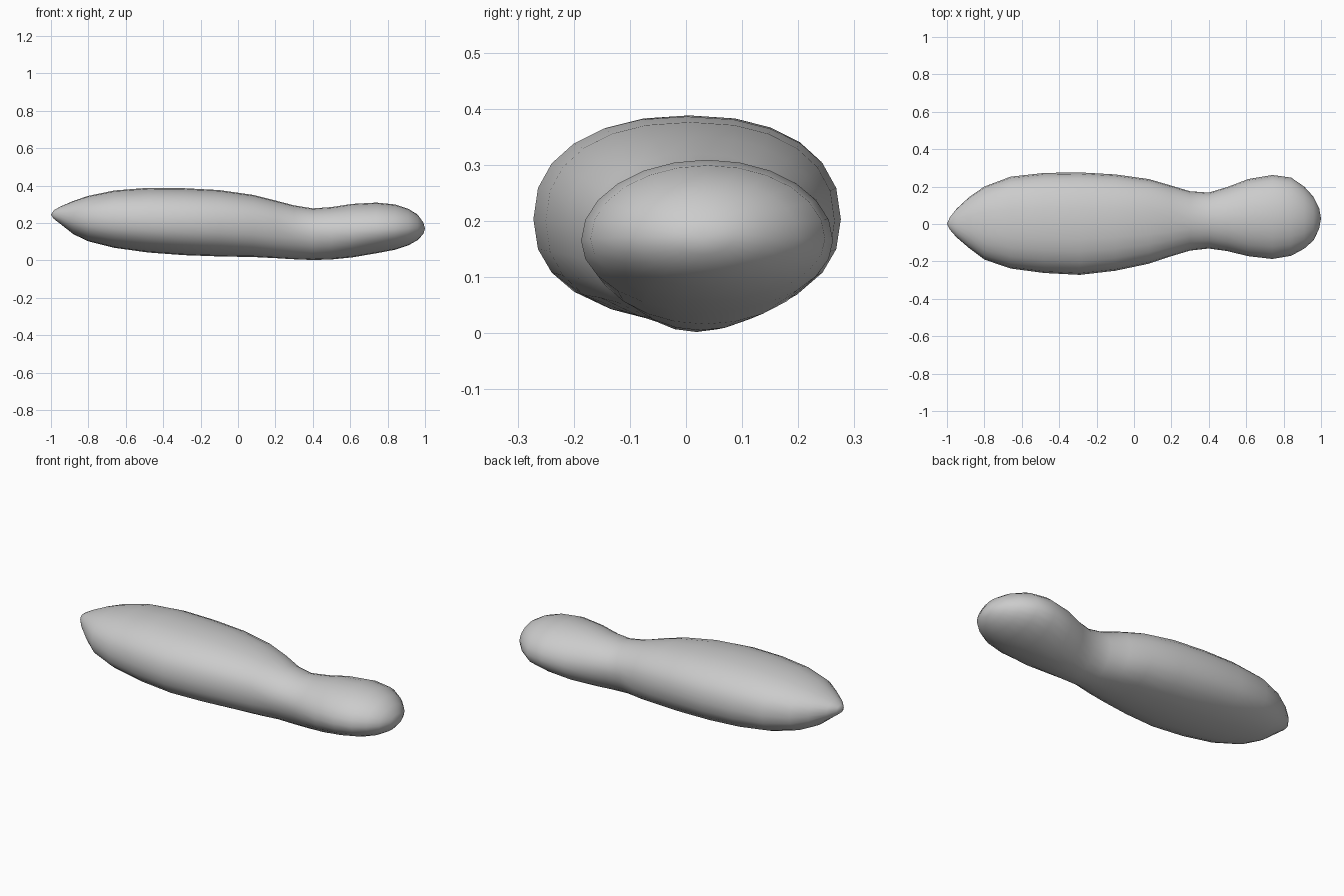
import bpy, bmesh
from math import sin, cos, pi

# Cross-sections along x: x, y min, y max, z min, z max, z of widest point
SECTIONS = [
    (-.985, -.03, .035, .222, .268, .243),
    (-.95, -.07, .08, .195, .288, .238),
    (-.88, -.13, .145, .14, .318, .228),
    (-.80, -.19, .20, .102, .345, .22),
    (-.66, -.238, .253, .067, .374, .213),
    (-.48, -.262, .273, .042, .388, .207),
    (-.29, -.272, .276, .028, .386, .203),
    (-.10, -.25, .265, .021, .376, .2),
    (.08, -.212, .24, .018, .35, .19),
    (.20, -.172, .205, .012, .32, .175),
    (.30, -.142, .175, .006, .294, .16),
    (.40, -.131, .168, .002, .278, .15),
    (.50, -.145, .198, .005, .285, .15),
    (.61, -.172, .24, .016, .302, .155),
    (.74, -.187, .262, .038, .309, .165),
    (.84, -.17, .248, .057, .299, .168),
    (.91, -.132, .2, .08, .276, .17),
    (.96, -.088, .145, .108, .245, .171),
    (.99, -.025, .085, .14, .204, .171),
]
SIDES = 24


def power(v, p):
    return abs(v) ** p * (1 if v > 0 else -1)


# Smooth lofted body: pointed tail, pinched neck, rounded head
bm = bmesh.new()
rings = []
for x, y0, y1, z0, z1, zw in SECTIONS:
    p = .88 if x < .25 else 1.0          # body is slightly boxier than the head
    cy, hy = (y0 + y1) / 2, (y1 - y0) / 2
    ring = []
    for i in range(SIDES):
        a = 2 * pi * i / SIDES
        hz = z1 - zw if sin(a) > 0 else zw - z0
        ring.append(bm.verts.new((x, cy + hy * power(cos(a), p),
                                  zw + hz * power(sin(a), p))))
    rings.append(ring)
for r, s in zip(rings, rings[1:]):
    for i in range(SIDES):
        j = (i + 1) % SIDES
        bm.faces.new((r[i], r[j], s[j], s[i]))

# Tail and head tips
for ring, tip in ((rings[0], (-1, 0, .245)), (rings[-1], (1, .03, .17))):
    v = bm.verts.new(tip)
    for i in range(SIDES):
        bm.faces.new((ring[i], ring[(i + 1) % SIDES], v))
bmesh.ops.recalc_face_normals(bm, faces=bm.faces)
for f in bm.faces:
    f.smooth = True

mesh = bpy.data.meshes.new("body")
bm.to_mesh(mesh)
bm.free()
bpy.context.collection.objects.link(bpy.data.objects.new("body", mesh))
